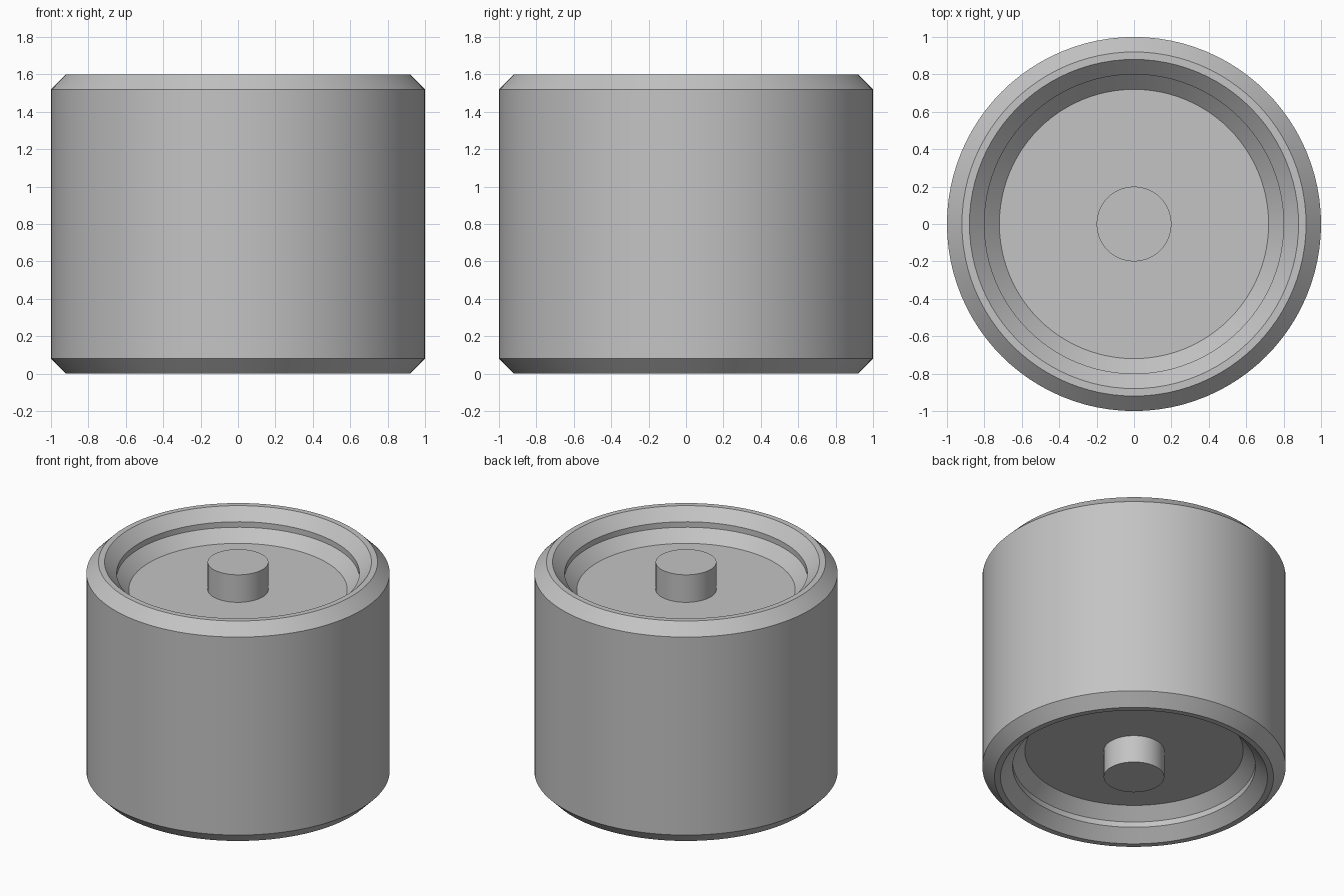
import bpy
import bmesh
from math import radians, pi
from mathutils import Matrix

if "Cube" in bpy.data.objects:
    bpy.data.objects.remove(bpy.data.objects["Cube"], do_unlink=True)

SEGMENTS = 96
HEIGHT = 1.6

grey = bpy.data.materials.new("plain grey")
grey.use_nodes = True
color = (0.55, 0.55, 0.55, 1)
grey.diffuse_color = color
grey.node_tree.nodes["Principled BSDF"].inputs["Base Color"].default_value = color


def lathe(name, profile):
    """Spin a (radius, z) profile around the z axis into a closed solid."""
    bm = bmesh.new()
    verts = [bm.verts.new((r, 0, z)) for r, z in profile]
    edges = [bm.edges.new(pair) for pair in zip(verts, verts[1:])]
    bmesh.ops.spin(bm, geom=verts + edges, cent=(0, 0, 0), axis=(0, 0, 1),
                   angle=2 * pi, steps=SEGMENTS, use_merge=True)
    bmesh.ops.remove_doubles(bm, verts=bm.verts, dist=0.0001)
    bmesh.ops.recalc_face_normals(bm, faces=bm.faces)
    mesh = bpy.data.meshes.new(name)
    bm.to_mesh(mesh)
    bm.free()
    mesh.materials.append(grey)
    obj = bpy.data.objects.new(name, mesh)
    bpy.context.collection.objects.link(obj)
    bpy.ops.object.select_all(action="DESELECT")
    obj.select_set(True)
    bpy.context.view_layer.objects.active = obj
    bpy.ops.object.shade_smooth_by_angle(angle=radians(30))
    return obj


# Upper half: central stub, recessed floor, stepped funnel, rim, outer chamfer
upper = [(0, 1.6), (0.2, 1.6), (0.2, 1.4), (0.72, 1.4), (0.8, 1.48),
         (0.8, 1.52), (0.88, 1.6), (0.92, 1.6), (1, 1.52)]

# The underside mirrors the top
lower = [(r, HEIGHT - z) for r, z in reversed(upper)]
lathe("roller_body", upper + lower)
